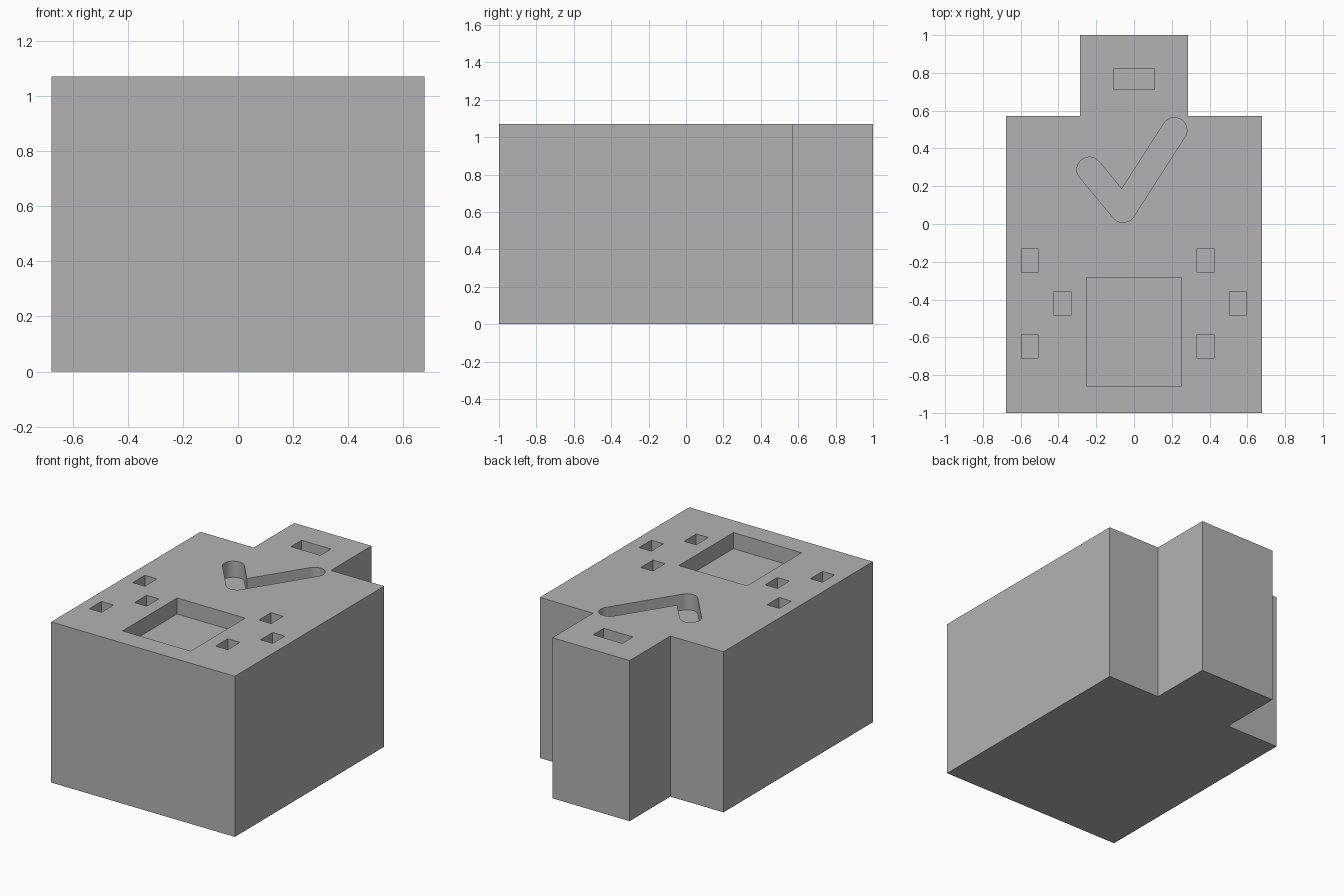
import bpy, bmesh, math
from mathutils import Vector

default = bpy.data.objects.get("Cube")
if default:
    bpy.data.objects.remove(default, do_unlink=True)

HEIGHT = 1.07
DEPTH = 0.107          # depth of every recess in the top face
FLOOR = HEIGHT - DEPTH

grey = bpy.data.materials.new("mid_grey")
grey.use_nodes = True
colour = (0.45, 0.45, 0.45, 1)
grey.diffuse_color = colour
grey.node_tree.nodes["Principled BSDF"].inputs["Base Color"].default_value = colour


def prism(bm, outline, z0, z1):
    """Extrude a flat outline between two heights."""
    face = bm.faces.new([bm.verts.new((x, y, z0)) for x, y in outline])
    top = bmesh.ops.extrude_face_region(bm, geom=[face])["geom"]
    for v in top:
        if isinstance(v, bmesh.types.BMVert):
            v.co.z = z1


def rectangle(x, y, w, h):
    return [(x + sx * w / 2, y + sy * h / 2)
            for sx, sy in ((-1, -1), (1, -1), (1, 1), (-1, 1))]


def arc(centre, start, end, radius, steps):
    return [(centre.x + radius * math.cos(a), centre.y + radius * math.sin(a))
            for a in (start + (end - start) * i / steps for i in range(steps + 1))]


def tick_outline(left, bend, right, r):
    """Round-ended stroke with a sharp inner corner."""
    d1, d2 = (left - bend).normalized(), (right - bend).normalized()
    a1, a2 = math.atan2(d1.y, d1.x), math.atan2(d2.y, d2.x)
    q = math.pi / 2
    n1, n2 = Vector((d1.y, -d1.x)), Vector((-d2.y, d2.x))
    inner = bend + (n1 + n2) * (r / (1 + n1.dot(n2)))
    return ([tuple(inner)] + arc(right, a2 + q, a2 - q, r, 20)
            + arc(bend, a2 - q, a1 + q - 2 * math.pi, r, 14)
            + arc(left, a1 + q, a1 - q, r, 20))


def make_object(name, bm):
    bmesh.ops.recalc_face_normals(bm, faces=bm.faces)
    mesh = bpy.data.meshes.new(name)
    bm.to_mesh(mesh)
    bm.free()
    mesh.materials.append(grey)
    obj = bpy.data.objects.new(name, mesh)
    bpy.context.collection.objects.link(obj)
    return obj


# Solid block with a narrower tab at the back
half = [(0.677, -1), (0.677, 0.572), (0.285, 0.572), (0.285, 1)]
bm = bmesh.new()
prism(bm, half + [(-x, y) for x, y in reversed(half)], 0, HEIGHT)
body = make_object("body", bm)

# Recesses: large square, slot in the tab, six small pockets, tick mark
bm = bmesh.new()
outlines = [rectangle(0, -0.57, 0.502, 0.574),
            rectangle(0, 0.768, 0.216, 0.111),
            tick_outline(Vector((-0.236, 0.288)), Vector((-0.058, 0.074)),
                         Vector((0.214, 0.497)), 0.066)]
for y, left_x, right_x in ((-0.193, -0.552, 0.379),
                           (-0.42, -0.379, 0.55),
                           (-0.649, -0.552, 0.379)):
    outlines += [rectangle(x, y, 0.089, 0.127) for x in (left_x, right_x)]
for outline in outlines:
    prism(bm, outline, FLOOR, HEIGHT + 0.1)
cutter = make_object("recess_cutter", bm)
cutter.hide_render = True

# Cut the recesses and tidy up
cut = body.modifiers.new("recesses", "BOOLEAN")
cut.operation = "DIFFERENCE"
cut.solver = "EXACT"
cut.object = cutter
bpy.ops.object.select_all(action="DESELECT")
body.select_set(True)
bpy.context.view_layer.objects.active = body
bpy.ops.object.modifier_apply(modifier=cut.name)
bpy.data.objects.remove(cutter, do_unlink=True)
bpy.ops.object.shade_smooth_by_angle(angle=math.radians(30))
